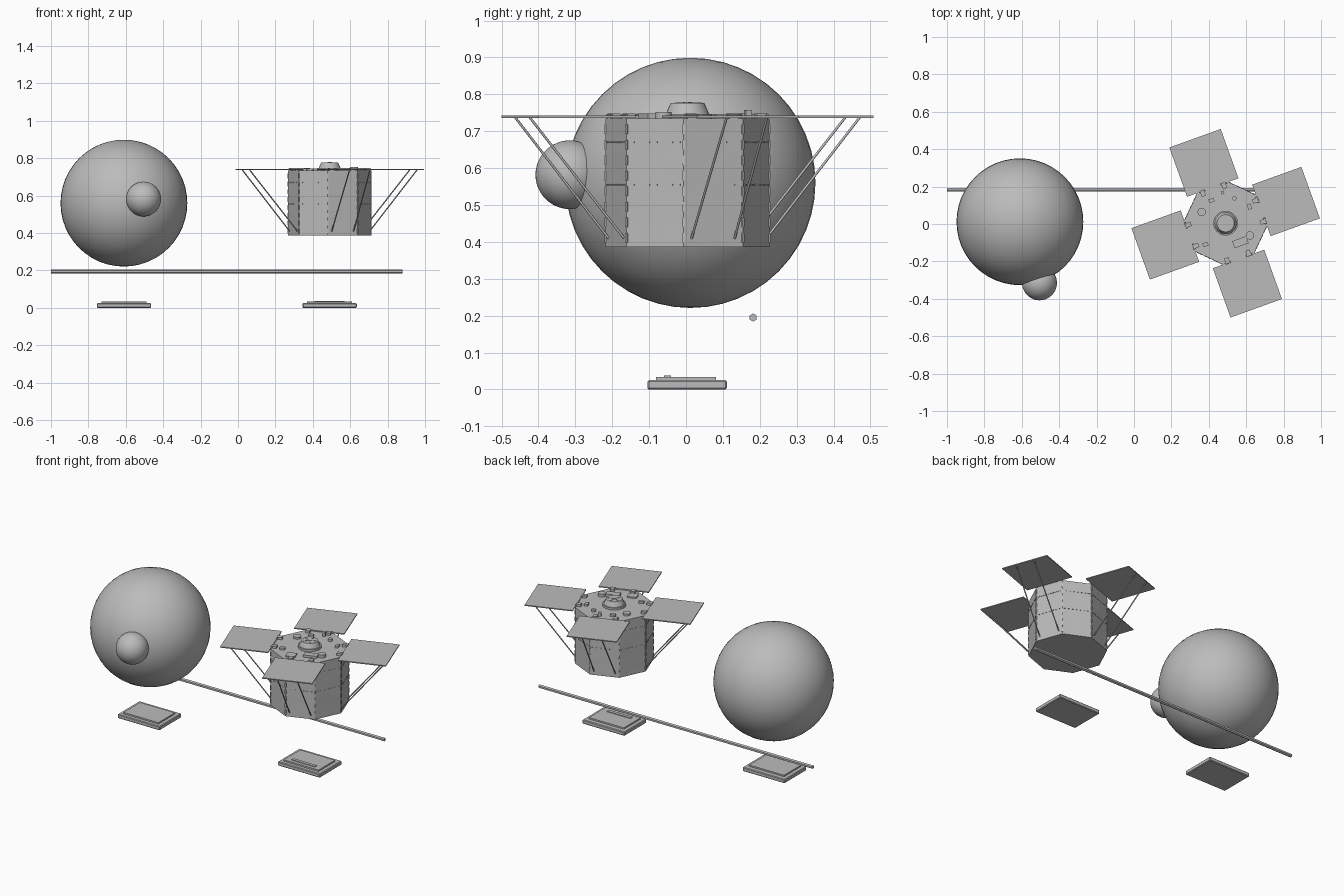
import bpy, bmesh, random
from math import radians, cos, sin, pi
from mathutils import Vector, Matrix

random.seed(4)
cube = bpy.data.objects.get("Cube")
if cube:
    bpy.data.objects.remove(cube, do_unlink=True)

grey = bpy.data.materials.new("neutral grey")
grey.use_nodes = True
GREY = (0.5, 0.5, 0.5, 1)
grey.diffuse_color = GREY
grey.node_tree.nodes["Principled BSDF"].inputs["Base Color"].default_value = GREY

TILT = radians(19.8)
# Local frame of the spacecraft: x runs along one panel arm
CRAFT = Matrix.Translation((0.49, 0.004, 0)) @ Matrix.Rotation(TILT, 4, 'Z')


def add(name, bm, matrix=None, smooth=None):
    bmesh.ops.recalc_face_normals(bm, faces=bm.faces[:])
    mesh = bpy.data.meshes.new(name)
    bm.to_mesh(mesh)
    bm.free()
    mesh.materials.append(grey)
    ob = bpy.data.objects.new(name, mesh)
    bpy.context.collection.objects.link(ob)
    if matrix:
        ob.matrix_world = matrix
    if smooth:
        bpy.ops.object.select_all(action='DESELECT')
        ob.select_set(True)
        bpy.context.view_layer.objects.active = ob
        bpy.ops.object.shade_smooth_by_angle(angle=radians(smooth))
    return ob


def box(bm, centre, size, spin=0):
    m = Matrix.Translation(centre) @ Matrix.Rotation(spin, 4, 'Z') @ Matrix.Diagonal((*size, 1))
    return bmesh.ops.create_cube(bm, size=1, matrix=m)["verts"]


def cone(bm, centre, r1, r2, depth, sides):
    bmesh.ops.create_cone(bm, cap_ends=True, segments=sides, radius1=r1, radius2=r2,
                          depth=depth, matrix=Matrix.Translation(centre))


def rod(bm, start, end, radius, sides):
    a, b = Vector(start), Vector(end)
    m = Matrix.Translation((a + b) / 2) @ (b - a).to_track_quat('Z', 'Y').to_matrix().to_4x4()
    bmesh.ops.create_cone(bm, cap_ends=True, segments=sides, radius1=radius,
                          radius2=radius, depth=(b - a).length, matrix=m)


# Large and small balls
for name, centre, r in (("large_ball", (-0.61, 0.012, 0.56), 0.339),
                        ("small_ball", (-0.505, -0.315, 0.582), 0.093)):
    bm = bmesh.new()
    bmesh.ops.create_uvsphere(bm, u_segments=48, v_segments=24, radius=r)
    add(name, bm, Matrix.Translation(centre), 60)

# Long hexagonal bar
bm = bmesh.new()
bmesh.ops.create_cone(bm, cap_ends=True, segments=6, radius1=0.011, radius2=0.011, depth=1.88,
                      matrix=Matrix.Rotation(pi / 2, 4, 'Y') @ Matrix.Rotation(pi / 2, 4, 'Z'))
add("long_bar", bm, Matrix.Translation((-0.06, 0.182, 0.195)))

# Floor plinths, the right-hand one carrying a raised slot bar
for name, x, slot in (("ball_plinth", -0.61, False), ("craft_plinth", 0.49, True)):
    bm = bmesh.new()
    box(bm, (x, 0.003, 0.0125), (0.29, 0.215, 0.025))
    bmesh.ops.bevel(bm, geom=bm.edges[:], offset=0.004, segments=1, affect='EDGES')
    box(bm, (x, 0, 0.028), (0.24, 0.162, 0.012))
    if slot:
        box(bm, (x, -0.05, 0.034), (0.16, 0.02, 0.008))
    add(name, bm)

# Octagonal foil-wrapped body, lightly crumpled on the flats
SIDES, CUTS, RADIUS = 8, 6, 0.223
LOW, HIGH = 0.386, 0.734
corners = [Vector((cos(a), sin(a), 0)) * RADIUS
           for a in (radians(22.5 + 45 * k) for k in range(SIDES))]
bm = bmesh.new()
rings, rows = [], 12
for j in range(rows + 1):
    z = LOW + (HIGH - LOW) * j / rows
    ring = []
    for k in range(SIDES):
        for i in range(CUTS):
            p = corners[k].lerp(corners[(k + 1) % SIDES], i / CUTS)
            if i and 0 < j < rows:
                p *= 1 + random.uniform(-0.004, 0.004)
            ring.append(bm.verts.new((p.x, p.y, z)))
    rings.append(ring)
for lower, upper in zip(rings, rings[1:]):
    for i in range(len(lower)):
        n = (i + 1) % len(lower)
        bm.faces.new((lower[i], lower[n], upper[n], upper[i]))
bm.faces.new(rings[0][::-1])
bm.faces.new(rings[-1])
add("foil_body", bm, CRAFT, 25)

# Tape tabs down the corners and along the seams
bm = bmesh.new()
for k in range(SIDES):
    a = radians(22.5 + 45 * k)
    for j in range(8):
        box(bm, (RADIUS * cos(a), RADIUS * sin(a), LOW + 0.025 + 0.042 * j),
            (0.004, 0.008, 0.026), a)
    mid = a + radians(22.5)
    out = RADIUS * cos(radians(22.5))
    for z in (0.555, 0.67):
        for j in range(-3, 4):
            p = Matrix.Rotation(mid, 3, 'Z') @ Vector((out, j * 0.023, z))
            box(bm, p, (0.004, 0.014, 0.004), mid)
add("foil_tape", bm, CRAFT)

# Four arms: flat panel, two braces and a pair of hinges each
for k, side in enumerate(("left", "back", "right", "front")):
    turn = CRAFT @ Matrix.Rotation(k * pi / 2, 4, 'Z')
    bm = bmesh.new()
    box(bm, (0.343, 0, 0.739), (0.28, 0.292, 0.006))
    add(side + "_panel", bm, turn)
    bm = bmesh.new()
    for s in (-1, 1):
        rod(bm, (0.205, s * 0.062, 0.41), (0.475, s * 0.058, 0.737), 0.0035, 8)
    add(side + "_braces", bm, turn, 50)
    bm = bmesh.new()
    for s in (-1, 1):
        box(bm, (0.19, s * 0.06, 0.74), (0.03, 0.024, 0.016))
        rod(bm, (0.203, s * 0.06 - 0.018, 0.741), (0.203, s * 0.06 + 0.018, 0.741), 0.005, 8)
    add(side + "_hinges", bm, turn)

# Antenna hub: tapered drum with a small spoked cap
bm = bmesh.new()
cone(bm, (0, 0, 0.740), 0.066, 0.066, 0.014, 32)
cone(bm, (0, 0, 0.760), 0.060, 0.046, 0.032, 32)
add("antenna_hub", bm, CRAFT, 30)
bm = bmesh.new()
cone(bm, (0, 0, 0.777), 0.012, 0.012, 0.004, 12)
for k in range(5):
    a = k * 2 * pi / 5
    box(bm, (0.026 * cos(a), 0.026 * sin(a), 0.7765), (0.026, 0.006, 0.003), a)
add("hub_spokes", bm, CRAFT)

# Deck equipment: boxes and round sensors
bm = bmesh.new()
for x, y, w, d, top in ((0.04, -0.122, 0.08, 0.04, 0.748), (-0.07, -0.14, 0.055, 0.05, 0.742),
                        (0.04, 0.16, 0.016, 0.016, 0.757), (0.15, 0.04, 0.02, 0.03, 0.746),
                        (-0.14, -0.07, 0.03, 0.02, 0.746), (-0.03, 0.14, 0.03, 0.02, 0.745)):
    box(bm, (x, y, (top + 0.73) / 2), (w, d, top - 0.73))
add("deck_boxes", bm, CRAFT)
bm = bmesh.new()
for x, y, r, top in ((-0.10, 0.10, 0.022, 0.746), (0.10, -0.105, 0.022, 0.752),
                     (0.09, 0.11, 0.012, 0.748)):
    cone(bm, (x, y, (top + 0.73) / 2), r, r, top - 0.73, 20)
add("deck_sensors", bm, CRAFT, 40)
